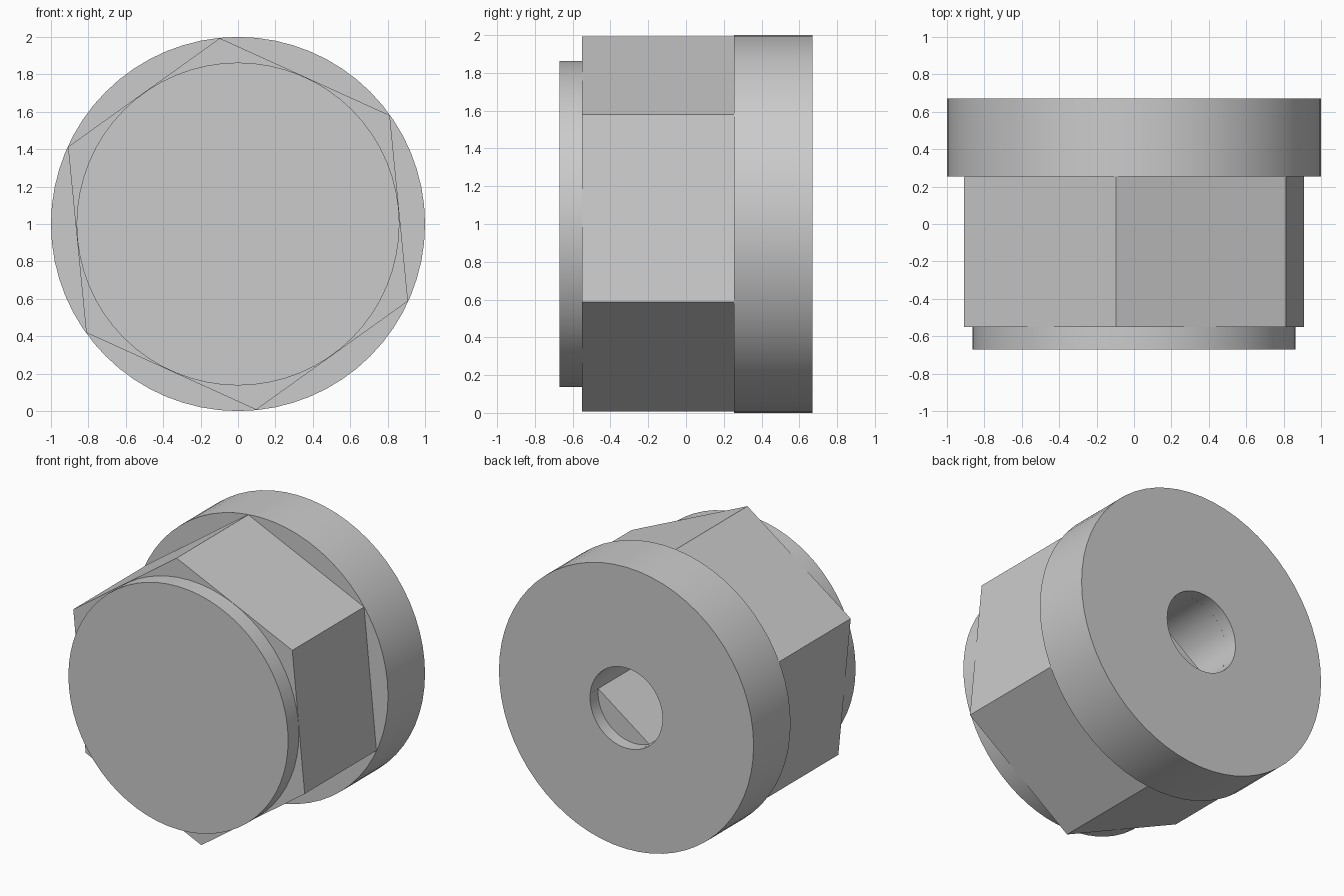
import bpy, bmesh
from math import cos, sin, radians, pi

if "Cube" in bpy.data.objects:
    bpy.data.objects.remove(bpy.data.objects["Cube"])

HEX_TURN = radians(95.6)              # angle of one hex corner
FLAT = HEX_TURN - radians(150)        # direction of the flat in the bore


def ring(radius, count, start=0.0):
    return [(radius * cos(start + 2 * pi * i / count),
             radius * sin(start + 2 * pi * i / count)) for i in range(count)]


def prism(name, profile, y0, y1):
    """Extrude an x/z profile along y, centred on z = 1."""
    bm = bmesh.new()
    face = bm.faces.new([bm.verts.new((x, y0, z + 1)) for x, z in profile])
    out = bmesh.ops.extrude_face_region(bm, geom=[face])["geom"]
    verts = [v for v in out if isinstance(v, bmesh.types.BMVert)]
    bmesh.ops.translate(bm, verts=verts, vec=(0, y1 - y0, 0))
    if not any(f == face for f in bm.faces):
        bm.faces.new([v for v in bm.verts if v not in verts])
    bmesh.ops.recalc_face_normals(bm, faces=bm.faces)
    mesh = bpy.data.meshes.new(name)
    bm.to_mesh(mesh)
    bm.free()
    obj = bpy.data.objects.new(name, mesh)
    bpy.context.collection.objects.link(obj)
    return obj


def combine(target, other, operation):
    mod = target.modifiers.new(operation.title(), 'BOOLEAN')
    mod.operation = operation
    mod.solver = 'EXACT'
    mod.object = other
    bpy.context.view_layer.objects.active = target
    bpy.ops.object.modifier_apply(modifier=mod.name)
    bpy.data.objects.remove(other)


# Round back collar, hexagonal grip and round front cap fused into one body
body = prism("hex_knob", ring(1.0, 64), 0.255, 0.67)
combine(body, prism("hex_grip", ring(0.998, 6, HEX_TURN), -0.55, 0.4), 'UNION')
combine(body, prism("front_cap", ring(0.863, 64), -0.67, -0.4), 'UNION')

# Shallow round recess, then a deeper D-shaped shaft bore
combine(body, prism("recess_cutter", ring(0.285, 48), 0.58, 0.8), 'DIFFERENCE')
arc = [FLAT + radians(60 + 240 * i / 32) for i in range(33)]
d_profile = [(0.285 * cos(a), 0.285 * sin(a)) for a in arc]
combine(body, prism("bore_cutter", d_profile, -0.25, 0.7), 'DIFFERENCE')

# Smooth round walls, sharp rims and hex corners
bpy.ops.object.select_all(action='DESELECT')
body.select_set(True)
bpy.context.view_layer.objects.active = body
bpy.ops.object.shade_smooth_by_angle(angle=radians(30))
